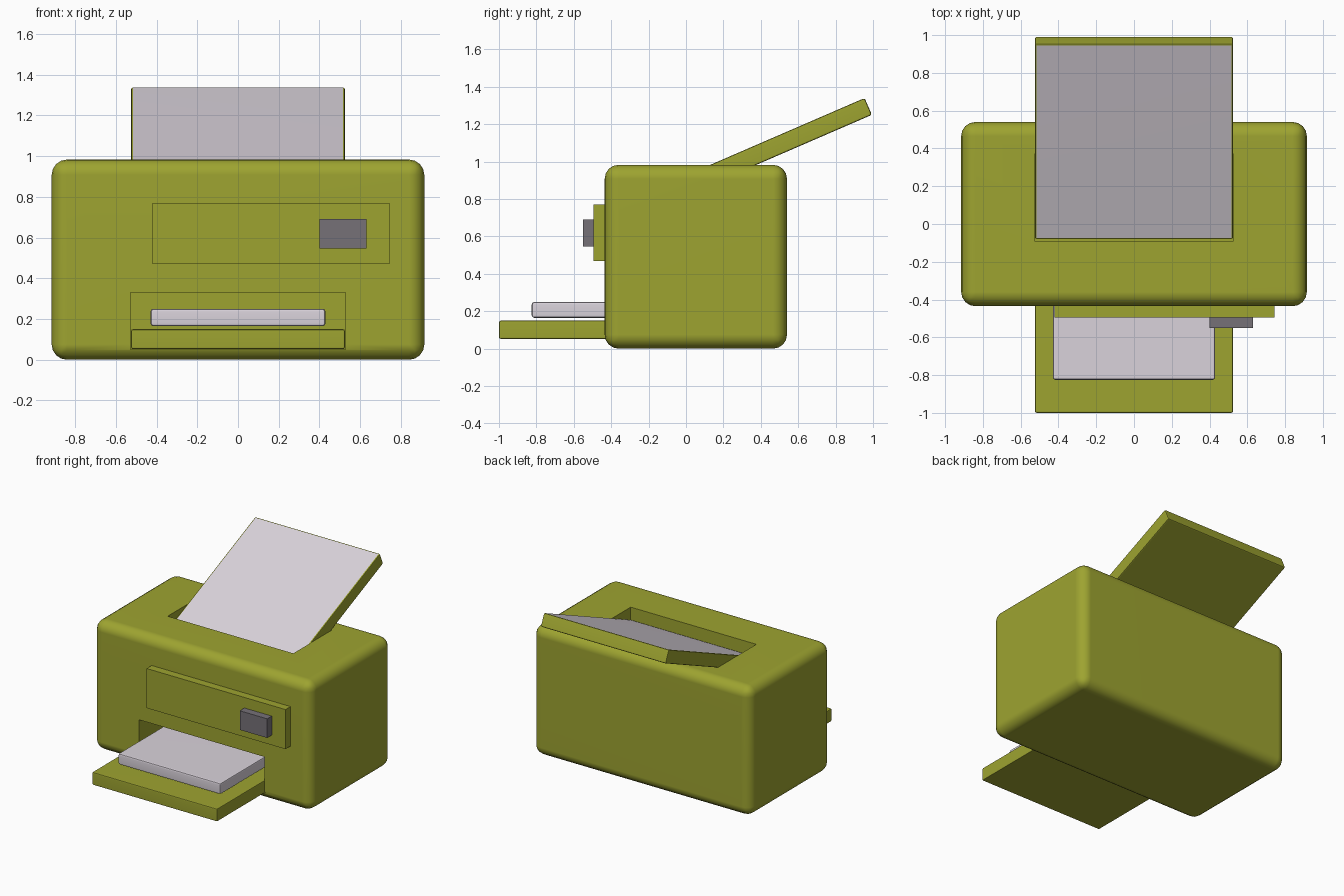
import bpy
import math
from mathutils import Vector

if "Cube" in bpy.data.objects:
    bpy.data.objects.remove(bpy.data.objects["Cube"], do_unlink=True)


def make_material(name, rgb):
    mat = bpy.data.materials.new(name)
    mat.use_nodes = True
    color = (*rgb, 1.0)
    mat.diffuse_color = color
    mat.node_tree.nodes["Principled BSDF"].inputs["Base Color"].default_value = color
    return mat


olive = make_material("olive_plastic", (0.34, 0.37, 0.03))
paper = make_material("paper_grey", (0.70, 0.65, 0.71))
dark = make_material("button_grey", (0.18, 0.165, 0.185))


def activate(obj):
    bpy.ops.object.select_all(action='DESELECT')
    obj.select_set(True)
    bpy.context.view_layer.objects.active = obj


def box(name, xs, ys, zs, mat):
    """Box from its extents along each axis."""
    bpy.ops.mesh.primitive_cube_add(size=1)
    obj = bpy.context.object
    obj.name = obj.data.name = name
    obj.location = [(a + b) / 2 for a, b in (xs, ys, zs)]
    obj.scale = [b - a for a, b in (xs, ys, zs)]
    bpy.ops.object.transform_apply(location=False, rotation=False, scale=True)
    obj.data.materials.append(mat)
    return obj


def round_edges(obj, width, segments):
    mod = obj.modifiers.new("round", 'BEVEL')
    mod.width, mod.segments = width, segments
    mod.material = 0
    activate(obj)
    bpy.ops.object.modifier_apply(modifier=mod.name)


def cut(obj, cutter):
    mod = obj.modifiers.new("cut", 'BOOLEAN')
    mod.operation, mod.solver, mod.object = 'DIFFERENCE', 'EXACT', cutter
    activate(obj)
    bpy.ops.object.modifier_apply(modifier=mod.name)
    bpy.data.objects.remove(cutter, do_unlink=True)


def smooth(obj):
    activate(obj)
    bpy.ops.object.shade_smooth_by_angle(angle=math.radians(35))
    mod = obj.modifiers.new("even_normals", 'WEIGHTED_NORMAL')
    mod.keep_sharp = True


# Rounded housing with a feed slot on top and an output slot in front
body = box("body", (-0.915, 0.915), (-0.435, 0.54), (0, 0.983), olive)
round_edges(body, 0.075, 4)
cut(body, box("feed_slot_cutter", (-0.527, 0.527), (-0.09, 0.37), (0.77, 1.2), olive))
cut(body, box("output_slot_cutter", (-0.527, 0.527), (-0.6, 0.1), (0.05, 0.33), olive))
smooth(body)

# Control panel and its button
box("control_panel", (-0.42, 0.745), (-0.495, -0.40), (0.47, 0.77), olive)
box("button", (0.40, 0.63), (-0.55, -0.49), (0.545, 0.69), dark)

# Output tray with a stack of paper above it
tray = box("output_tray", (-0.525, 0.525), (-1.0, 0.09), (0.052, 0.15), olive)
round_edges(tray, 0.01, 2)
smooth(tray)
stack = box("paper_stack", (-0.43, 0.43), (-0.825, 0.08), (0.165, 0.25), paper)
round_edges(stack, 0.014, 2)
smooth(stack)

# Tilted feed tray, its upper face covered by paper
tilt = math.radians(23.4)
along = Vector((0, math.cos(tilt), math.sin(tilt)))
normal = Vector((0, -math.sin(tilt), math.cos(tilt)))
length, thick = 1.13, 0.098
feed = box("feed_tray", (-0.525, 0.525), (0, length), (0, thick), olive)
feed.data.materials.append(paper)
for face in feed.data.polygons:
    face.material_index = 1 if face.normal.z > 0.9 else 0
round_edges(feed, 0.01, 2)
feed.location = Vector((0, 0.955, 1.34)) - along * length / 2 - normal * thick / 2
feed.rotation_euler.x = tilt
smooth(feed)
